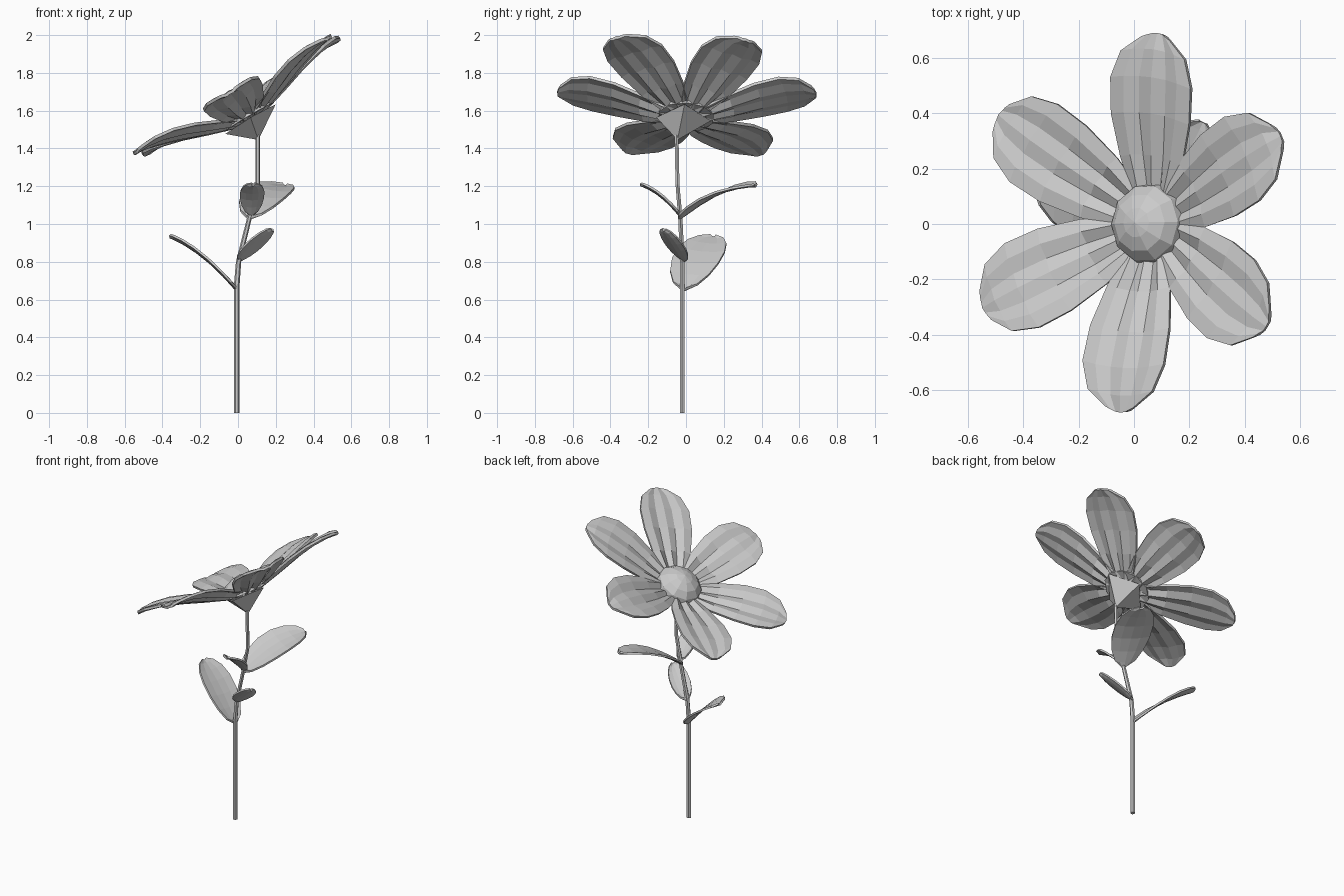
import bpy, math
from mathutils import Vector, Matrix

cube = bpy.data.objects.get("Cube")
if cube:
    bpy.data.objects.remove(cube)

grey = bpy.data.materials.new("pale_grey")
grey.use_nodes = True
COLOR = (0.6, 0.6, 0.6, 1)
grey.diffuse_color = COLOR
grey.node_tree.nodes["Principled BSDF"].inputs["Base Color"].default_value = COLOR


def make(name, verts, faces, matrix=None, thickness=0):
    mesh = bpy.data.meshes.new(name)
    mesh.from_pydata(verts, [], faces)
    mesh.materials.append(grey)
    obj = bpy.data.objects.new(name, mesh)
    bpy.context.collection.objects.link(obj)
    if matrix:
        obj.matrix_world = matrix
    if thickness:
        mod = obj.modifiers.new("thickness", 'SOLIDIFY')
        mod.thickness = thickness
        mod.offset = 0
    return obj


def grid_faces(rows, cols, wrap=False):
    last = cols if wrap else cols - 1
    return [(r * cols + c, r * cols + (c + 1) % cols,
             (r + 1) * cols + (c + 1) % cols, (r + 1) * cols + c)
            for r in range(rows - 1) for c in range(last)]


# Flower head frame, tilted towards -x and slightly towards +y
head = (Matrix.Translation((0.06, 0, 1.565)) @ Matrix.Rotation(math.radians(-3.5), 4, 'X')
        @ Matrix.Rotation(math.radians(-30.5), 4, 'Y'))

# Petals: pleated sheets, rows of (radius, half width, height)
PETAL = [(0.08, 0.065, -0.005), (0.25, 0.13, 0.045), (0.40, 0.165, 0.092),
         (0.53, 0.17, 0.122), (0.63, 0.135, 0.132), (0.69, 0.06, 0.127)]
PLEATS = 7
for i, angle in enumerate((25, 81, 144, 205, 266, 325)):
    verts = []
    for k, (r, half, h) in enumerate(PETAL):
        for c in range(PLEATS):
            s = 2 * c / (PLEATS - 1) - 1
            fold = (0.012 if c % 2 else -0.008) * (1 - 0.16 * k)
            verts.append((r - 0.02 * s * s, s * half, h + fold + 0.012 * s * s))
    turn = Matrix.Rotation(math.radians(angle), 4, 'Z')
    make(f"petal_{i + 1}", verts, grid_faces(len(PETAL), PLEATS), head @ turn, 0.016)

# Domed flower centre
SEG = 10
verts = []
for ring in range(4):
    a = math.radians(ring * 23)
    for j in range(SEG):
        b = math.tau * j / SEG
        verts.append((0.152 * math.cos(a) * math.cos(b),
                      0.152 * math.cos(a) * math.sin(b), 0.11 * math.sin(a)))
faces = grid_faces(4, SEG, True)
verts.append((0, 0, 0.115))
faces += [(3 * SEG + j, 3 * SEG + (j + 1) % SEG, 4 * SEG) for j in range(SEG)]
faces.append(tuple(reversed(range(SEG))))
make("flower_centre", verts, faces, head)

# Four-sided cup beneath the petals
rim = [head @ Vector((0.155 * math.cos(math.tau * j / 4),
                      0.145 * math.sin(math.tau * j / 4) - 0.012, -0.012)) for j in range(4)]
make("flower_cup", rim + [Vector((0.108, -0.045, 1.445))],
     [(0, 1, 2, 3)] + [((j + 1) % 4, j, 4) for j in range(4)])

# Stem: six-sided tube along a bent path of (x, y, z, radius)
STEM = [(-0.007, -0.02, 0, 0.015), (-0.007, -0.02, 0.67, 0.015), (0.003, -0.02, 0.8, 0.014),
        (0.06, -0.03, 1.03, 0.013), (0.105, -0.045, 1.21, 0.012), (0.105, -0.05, 1.47, 0.012)]
verts = [(x + r * math.cos(math.tau * j / 6), y + r * math.sin(math.tau * j / 6), z)
         for x, y, z, r in STEM for j in range(6)]
faces = grid_faces(len(STEM), 6, True) + [(5, 4, 3, 2, 1, 0), tuple(range(30, 36))]
make("stem", verts, faces)


# Leaves: oval blades that arch from base to tip
def leaf(name, base, tip, side, half, arch):
    base, tip, side = Vector(base), Vector(tip), Vector(side).normalized()
    verts = []
    for k in range(8):
        a = math.pi * (0.04 + 0.92 * k / 7)
        t = (1 - math.cos(a)) / 2
        mid = base.lerp(tip, t) + Vector((0, 0, arch * 4 * t * (1 - t)))
        for s in (-1, -0.5, 0, 0.5, 1):
            verts.append(mid + side * (s * half * math.sin(a)) + Vector((0, 0, 0.012 * s * s)))
    make(name, verts, grid_faces(8, 5), None, 0.012)


leaf("lower_leaf", (-0.005, -0.015, 0.645), (-0.36, 0.145, 0.93), (0.1, 1, -0.1), 0.127, 0.035)
leaf("small_leaf", (0.0, -0.01, 0.8), (0.18, -0.115, 0.965), (0.55, 0.83, -0.2), 0.064, 0.0)
leaf("upper_leaf", (0.055, -0.035, 1.025), (0.25, 0.37, 1.2), (0.89, -0.45, -0.15), 0.125, 0.045)
leaf("front_leaf", (0.07, -0.03, 1.04), (0.08, -0.24, 1.205), (1, 0, 0), 0.064, 0.025)
